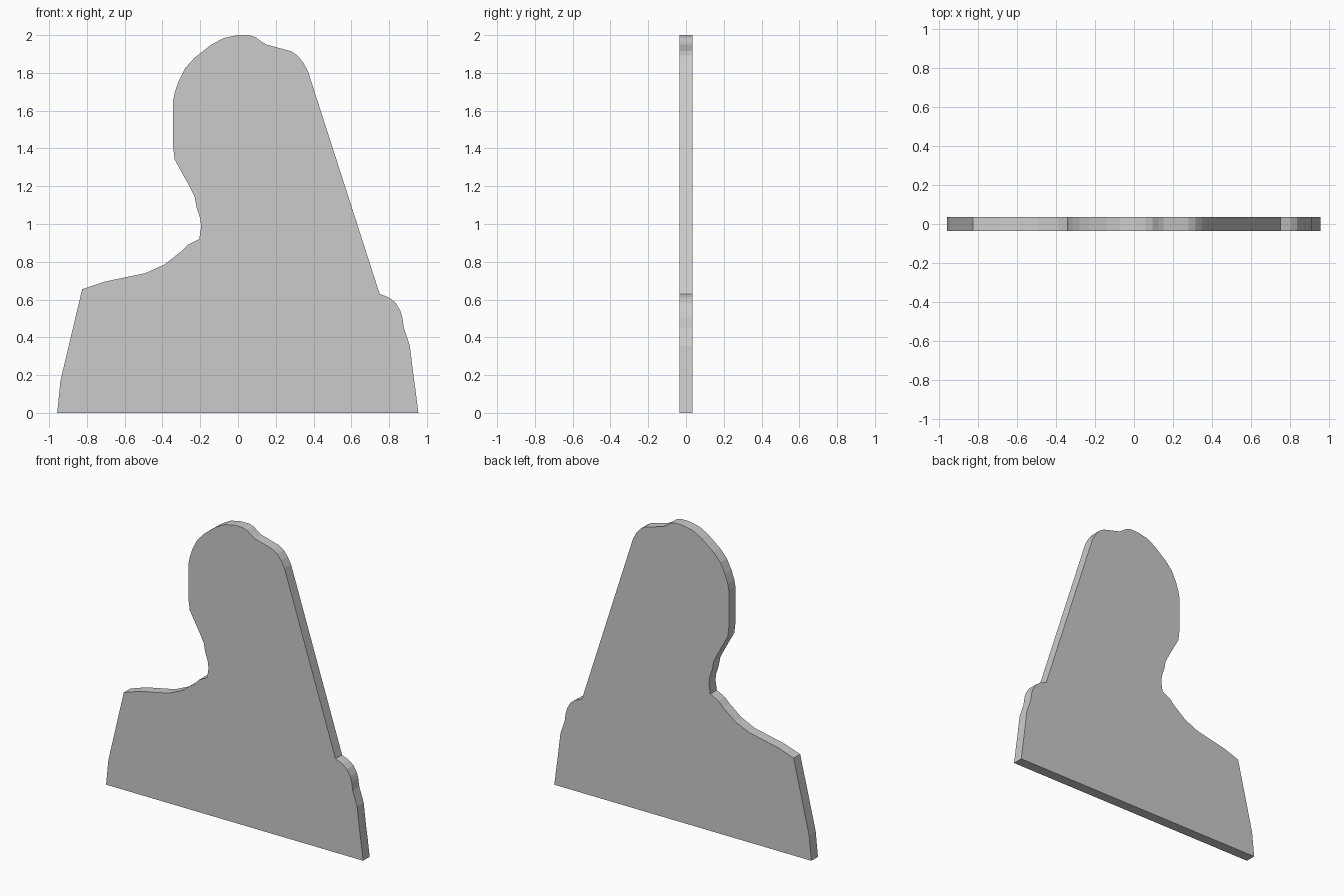
import bpy
import bmesh

HALF_DEPTH = 0.035

# Outline (x, z), clockwise from the lower left corner
left_shoulder = [(-0.957, 0), (-0.94, 0.17), (-0.825, 0.655), (-0.705, 0.695),
                 (-0.49, 0.74), (-0.39, 0.785), (-0.30, 0.855), (-0.265, 0.89)]
neck = [(-0.205, 0.92), (-0.195, 0.985), (-0.20, 1.03), (-0.22, 1.09),
        (-0.23, 1.145), (-0.26, 1.205), (-0.335, 1.34)]
head = [(-0.343, 1.405), (-0.343, 1.655), (-0.335, 1.695), (-0.315, 1.755),
        (-0.28, 1.825), (-0.23, 1.88), (-0.14, 1.95), (-0.075, 1.985),
        (0, 2.0), (0.06, 2.0), (0.095, 1.988), (0.125, 1.965), (0.15, 1.95),
        (0.28, 1.915), (0.315, 1.892), (0.345, 1.855), (0.37, 1.81)]
right_shoulder = [(0.75, 0.63), (0.80, 0.61), (0.835, 0.583), (0.86, 0.54),
                  (0.87, 0.505), (0.878, 0.45), (0.91, 0.355), (0.93, 0.19),
                  (0.94, 0.12), (0.955, 0)]
outline = left_shoulder + neck + head + right_shoulder

# Flat bust silhouette: one face extruded through the board thickness
bm = bmesh.new()
front = bm.faces.new([bm.verts.new((x, -HALF_DEPTH, z)) for x, z in outline])
extruded = bmesh.ops.extrude_face_region(bm, geom=[front], use_keep_orig=True)
moved = [g for g in extruded["geom"] if isinstance(g, bmesh.types.BMVert)]
bmesh.ops.translate(bm, verts=moved, vec=(0, 2 * HALF_DEPTH, 0))
bmesh.ops.recalc_face_normals(bm, faces=bm.faces)

mesh = bpy.data.meshes.new("bust_silhouette")
bm.to_mesh(mesh)
bm.free()
board = bpy.data.objects.new("bust_silhouette", mesh)
bpy.context.collection.objects.link(board)
